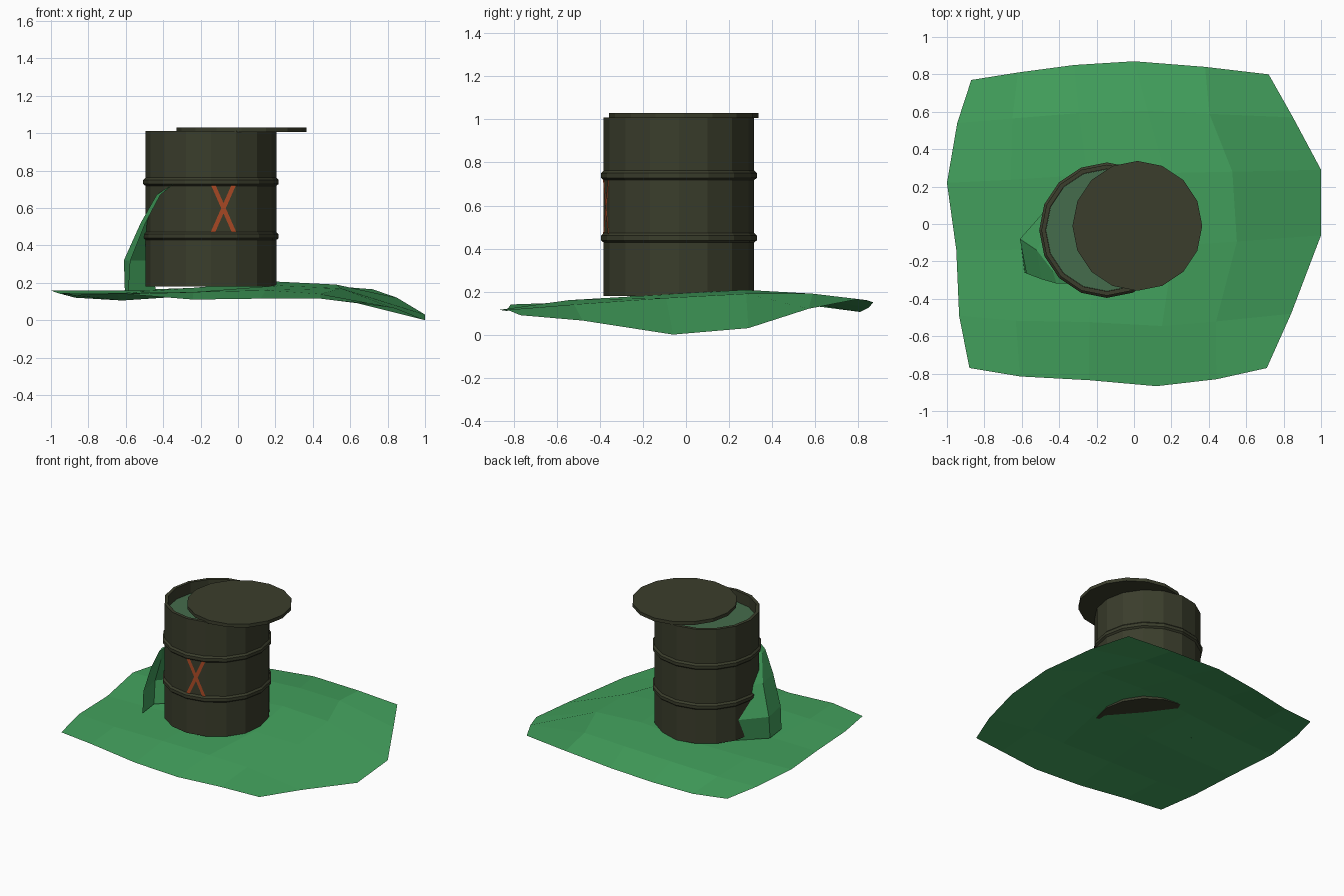
import bpy, bmesh, math
from mathutils import Vector

if "Cube" in bpy.data.objects:
    bpy.data.objects.remove(bpy.data.objects["Cube"])


def material(name, rgb):
    m = bpy.data.materials.new(name)
    m.diffuse_color = (*rgb, 1)
    m.use_nodes = True
    m.node_tree.nodes["Principled BSDF"].inputs["Base Color"].default_value = m.diffuse_color
    return m


OLIVE = material("olive metal", (0.043, 0.047, 0.025))
GREEN = material("slime green", (0.056, 0.36, 0.11))
PALE = material("pale liquid green", (0.06, 0.15, 0.072))
RED = material("rust red paint", (0.42, 0.07, 0.019))


def finish(bm, name, mat, recalc=True):
    if recalc:
        bmesh.ops.recalc_face_normals(bm, faces=bm.faces[:])
    me = bpy.data.meshes.new(name)
    bm.to_mesh(me)
    bm.free()
    me.materials.append(mat)
    ob = bpy.data.objects.new(name, me)
    bpy.context.collection.objects.link(ob)
    return ob


def lathe(name, profile, centre, mat, n=16):
    """Revolve (radius, z) points; both open ends are capped."""
    bm = bmesh.new()
    rings = [[bm.verts.new((centre[0] + r * math.cos(2 * math.pi * i / n),
                            centre[1] + r * math.sin(2 * math.pi * i / n), z))
              for i in range(n)] for r, z in profile]
    for a, b in zip(rings, rings[1:]):
        for i in range(n):
            j = (i + 1) % n
            bm.faces.new((a[i], a[j], b[j], b[i]))
    bm.faces.new(rings[0][::-1])
    bm.faces.new(rings[-1])
    return finish(bm, name, mat)


# barrel with two raised ribs and an open top
C = (-0.145, -0.033)
R = 0.35
profile = [(R, 0.18)]
for z in (0.452, 0.742):
    profile += [(R, z - 0.024), (0.362, z - 0.014), (0.362, z + 0.008), (R, z + 0.02)]
profile += [(R, 1.01), (0.327, 1.01), (0.327, 0.9)]
lathe("barrel", profile, C, OLIVE)

# liquid inside and lid pushed aside
lathe("barrel_liquid", [(0.326, 0.905), (0.326, 0.93)], C, PALE)
lathe("lid", [(0.347, 1.006), (0.347, 1.03)], (0.018, -0.01), OLIVE)

# painted cross on one front facet of the barrel
ang = math.radians(-78.75)
normal = Vector((math.cos(ang), math.sin(ang), 0))
side = Vector((-math.sin(ang), math.cos(ang), 0))
origin = Vector((*C, 0.598)) + normal * R * math.cos(math.pi / 16)
for name, s in (("cross_stroke_a", 1), ("cross_stroke_b", -1)):
    bm = bmesh.new()
    quad = [(-0.07, -0.128), (-0.045, -0.128), (0.07, 0.128), (0.045, 0.128)]
    lift = 0.002 if s > 0 else 0.003
    verts = [bm.verts.new(origin + side * u * s + Vector((0, 0, v)) + normal * lift) for u, v in quad]
    face = bm.faces.new(verts)
    face.normal_update()
    if face.normal.dot(normal) < 0:
        face.normal_flip()
    finish(bm, name, RED, recalc=False)

# slime puddle: 6 x 6 grid blended between its four edges
front = [(-.88, -.77), (-.61, -.815), (-.24, -.835), (.12, -.867), (.44, -.83), (.71, -.77)]
back = [(-.87, .77), (-.62, .81), (-.32, .85), (0, .87), (.38, .84), (.72, .80)]
left = [(-.88, -.77), (-.935, -.49), (-.95, -.14), (-1, .22), (-.945, .54), (-.87, .77)]
right = [(.71, -.77), (.84, -.48), (1, -.06), (1, .29), (.85, .57), (.72, .80)]
height = [(.135, .14, .11, .115, .115, .09),
          (.145, .145, .15, .16, .14, .065),
          (.14, .145, .152, .185, .17, .0),
          (.158, .158, .172, .208, .19, .03),
          (.14, .145, .17, .187, .19, .12),
          (.12, .105, .125, .15, .16, .165)]
bm = bmesh.new()
grid = []
for j in range(6):
    row = []
    for i in range(6):
        u, v = i / 5, j / 5
        p = [(1 - v) * front[i][k] + v * back[i][k] + (1 - u) * left[j][k] + u * right[j][k]
             - (1 - u) * ((1 - v) * front[0][k] + v * back[0][k])
             - u * ((1 - v) * front[5][k] + v * back[5][k]) for k in (0, 1)]
        if i == 4 and 0 < j < 5:
            p[0] -= 0.08
        row.append(bm.verts.new((p[0], p[1], height[j][i])))
    grid.append(row)
for j in range(5):
    for i in range(5):
        bm.faces.new((grid[j][i], grid[j][i + 1], grid[j + 1][i + 1], grid[j + 1][i]))
finish(bm, "slime_puddle", GREEN, recalc=False)

# slime sheet leaking down the left side of the barrel, open at the front
rows = [(.157, [(-.585, -.26), (-.605, -.1), (-.44, .06)]),
        (.32, [(-.575, -.265), (-.61, -.08), (-.46, .09)]),
        (.52, [(-.495, -.295), (-.52, -.14), (-.46, -.02)]),
        (.67, [(-.415, -.318), (-.435, -.25), (-.41, -.18)])]
bm = bmesh.new()
strips = [[bm.verts.new((x, y, z)) for x, y in pts] for z, pts in rows]
for a, b in zip(strips, strips[1:]):
    for i in range(2):
        bm.faces.new((a[i + 1], a[i], b[i], b[i + 1]))
tip = bm.verts.new((-.35, -.318, .725))
for i in range(2):
    bm.faces.new((strips[-1][i + 1], strips[-1][i], tip))
finish(bm, "slime_leak", GREEN, recalc=False)
